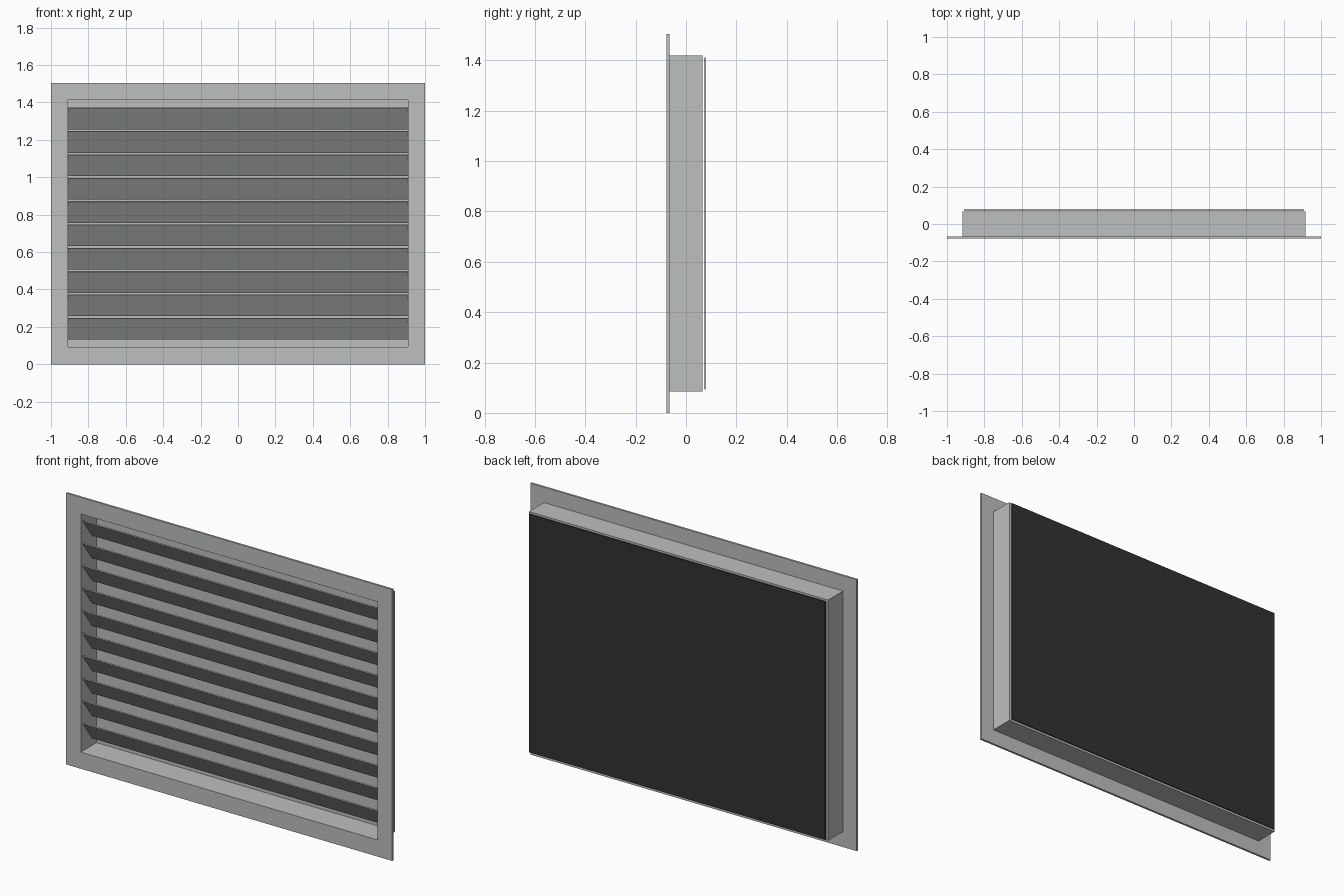
import bpy, bmesh
from math import radians
from mathutils import Matrix

cube = bpy.data.objects.get("Cube")
if cube:
    bpy.data.objects.remove(cube, do_unlink=True)


def make_material(name, colour):
    mat = bpy.data.materials.new(name)
    mat.use_nodes = True
    mat.diffuse_color = colour
    mat.node_tree.nodes["Principled BSDF"].inputs["Base Color"].default_value = colour
    return mat


GREY = make_material("light_grey_metal", (0.51, 0.53, 0.525, 1))
DARK = make_material("dark_screen", (0.032, 0.032, 0.032, 1))
MID_Z = 0.752


def finish(name, bm, mat):
    bmesh.ops.recalc_face_normals(bm, faces=bm.faces)
    mesh = bpy.data.meshes.new(name)
    bm.to_mesh(mesh)
    bm.free()
    mesh.materials.append(mat)
    obj = bpy.data.objects.new(name, mesh)
    bpy.context.collection.objects.link(obj)
    return obj


def box(name, size, centre, mat, tilt=0):
    bm = bmesh.new()
    bmesh.ops.create_cube(bm, size=1, matrix=Matrix.Translation(centre)
                          @ Matrix.Rotation(tilt, 4, 'X') @ Matrix.Diagonal((*size, 1)))
    return finish(name, bm, mat)


def ring(name, outer, inner, y0, y1, mat):
    """Rectangular frame from half sizes, swept from y0 to y1."""
    bm = bmesh.new()
    loops = []
    for (hx, hz), y in ((outer, y0), (outer, y1), (inner, y1), (inner, y0)):
        loops.append([bm.verts.new((sx * hx, y, MID_Z + sz * hz))
                      for sx, sz in ((-1, -1), (1, -1), (1, 1), (-1, 1))])
    for a, b in zip(loops, loops[1:] + loops[:1]):
        for i in range(4):
            j = (i + 1) % 4
            bm.faces.new((a[i], a[j], b[j], b[i]))
    return finish(name, bm, mat)


# Front flange and the sleeve behind it
OPENING = (0.91, 0.66)
ring("front_flange", (1.0, MID_Z), OPENING, -0.0775, -0.0655, GREY)
ring("wall_sleeve", (0.917, 0.667), OPENING, -0.0655, 0.0655, GREY)

# Inner backing sheet and the rear screen panel
box("backing_sheet", (1.82, 0.005, 1.32), (0, 0.063, MID_Z), GREY)
box("rear_screen", (1.816, 0.005, 1.32), (0, 0.075, MID_Z), DARK)

# Slanted slats, front edge high and rear edge low
COUNT, PITCH = 10, 0.1248
for i in range(COUNT):
    z = MID_Z + (i - (COUNT - 1) / 2) * PITCH
    box(f"slat_{i + 1}", (1.816, 0.14, 0.006), (0, -0.02, z), GREY, radians(-53.5))
